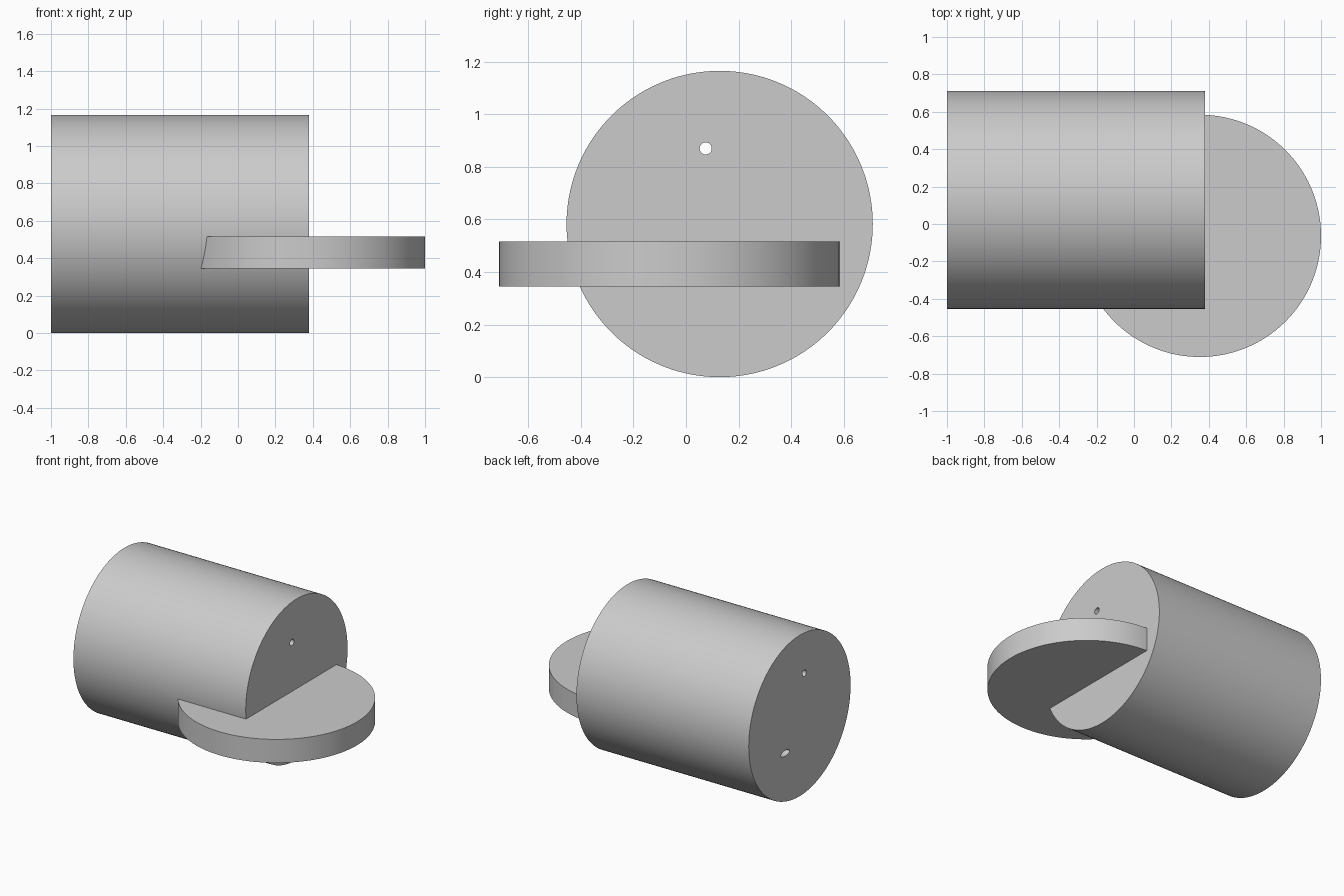
import bpy
from math import pi, radians

if "Cube" in bpy.data.objects:
    bpy.data.objects.remove(bpy.data.objects["Cube"])

BARREL_Y, BARREL_Z, BARREL_R = 0.128, 0.5825, 0.5825
BARREL_X0, BARREL_X1 = -1.0, 0.38


def cylinder(name, radius, depth, location, rotation=(0, 0, 0), sides=160):
    bpy.ops.mesh.primitive_cylinder_add(vertices=sides, radius=radius, depth=depth,
                                        location=location, rotation=rotation)
    obj = bpy.context.object
    obj.name = name
    bpy.ops.object.transform_apply(location=False, rotation=True, scale=True)
    return obj


def bore(target, name, y, z, half_width, half_height):
    """Cut an elliptical hole through the target along x, then drop the cutter."""
    cutter = cylinder(name, 1, 3, (-0.3, y, z), (0, pi / 2, 0), 32)
    cutter.scale = (1, half_width, half_height)
    bpy.ops.object.transform_apply(location=False, rotation=False, scale=True)
    cutter.hide_render = True
    mod = target.modifiers.new(name, 'BOOLEAN')
    mod.operation = 'DIFFERENCE'
    mod.solver = 'EXACT'
    mod.object = cutter
    bpy.context.view_layer.objects.active = target
    bpy.ops.object.modifier_apply(modifier=mod.name)
    bpy.data.objects.remove(cutter)


def smooth(obj):
    bpy.ops.object.select_all(action='DESELECT')
    obj.select_set(True)
    bpy.context.view_layer.objects.active = obj
    bpy.ops.object.shade_smooth_by_angle(angle=radians(30))


# Large horizontal barrel with a round bore and a flat oval bore
barrel = cylinder("barrel", BARREL_R, BARREL_X1 - BARREL_X0,
                  ((BARREL_X0 + BARREL_X1) / 2, BARREL_Y, BARREL_Z), (0, pi / 2, 0))
bore(barrel, "round_bore", 0.075, 0.87, 0.023, 0.023)
bore(barrel, "oval_bore", 0.293, 0.373, 0.05, 0.02)
smooth(barrel)

# Flat round disc set into the front lower corner of the barrel
disc = cylinder("disc", 0.6475, 0.17, (0.3525, -0.0635, 0.43))
smooth(disc)
